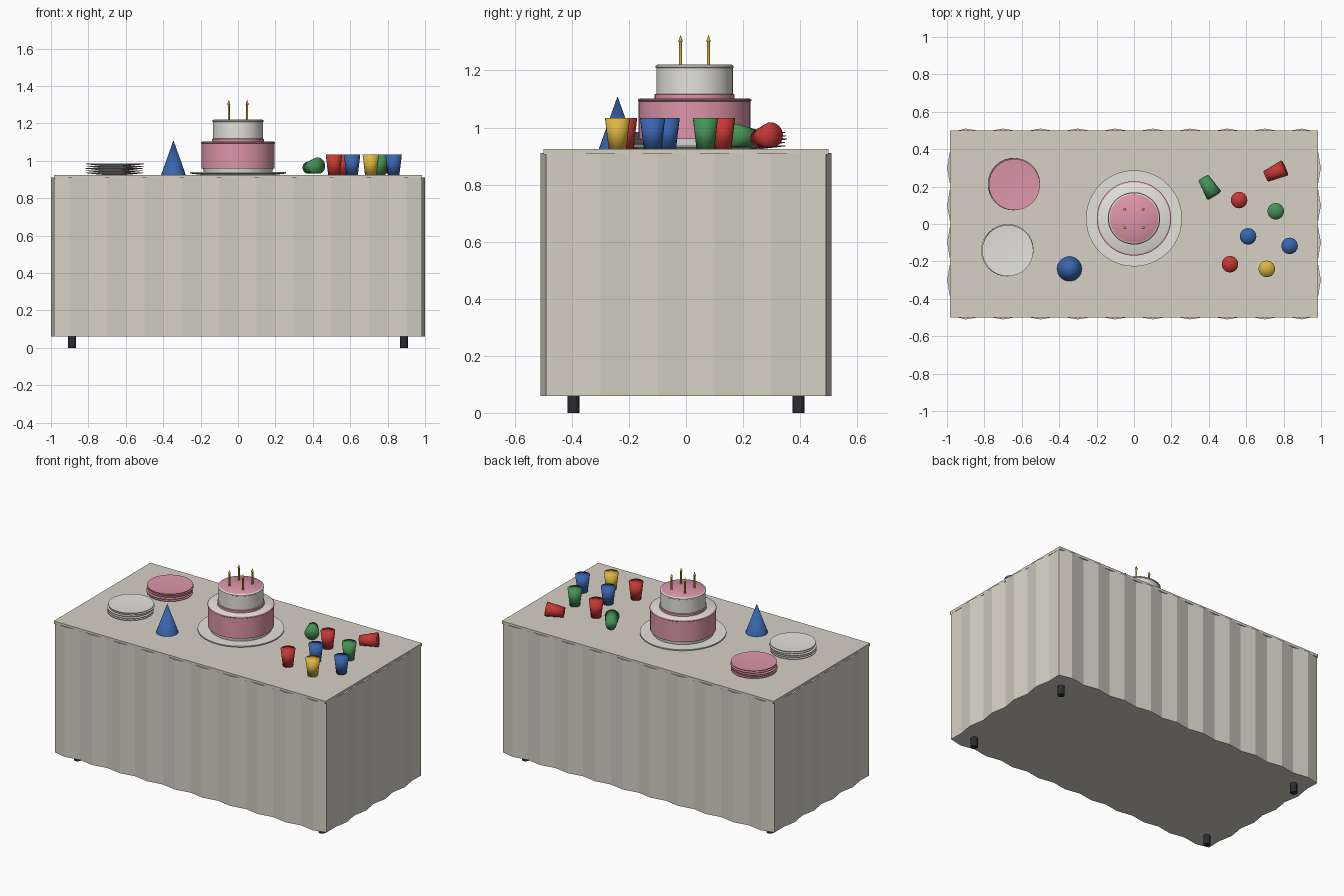
import bpy, bmesh, math, random
from mathutils import Vector

random.seed(4)
cube = bpy.data.objects.get("Cube")
if cube:
    bpy.data.objects.remove(cube)


def material(name, r, g, b):
    m = bpy.data.materials.new(name)
    m.use_nodes = True
    m.diffuse_color = (r, g, b, 1)
    m.node_tree.nodes["Principled BSDF"].inputs["Base Color"].default_value = (r, g, b, 1)
    return m


cloth = material("cream cloth", .67, .64, .56)
white = material("white", .78, .76, .71)
pink = material("pink", .72, .30, .40)
red = material("red", .56, .04, .035)
blue = material("blue", .04, .13, .42)
green = material("green", .06, .29, .09)
yellow = material("yellow", .72, .47, .05)
black = material("black", .025, .025, .03)


def finish(name, bm, mats, smooth=None):
    """Turn a bmesh into an object; smooth is the sharp-edge angle."""
    bmesh.ops.recalc_face_normals(bm, faces=bm.faces)
    mesh = bpy.data.meshes.new(name)
    bm.to_mesh(mesh)
    bm.free()
    ob = bpy.data.objects.new(name, mesh)
    bpy.context.collection.objects.link(ob)
    for m in mats:
        mesh.materials.append(m)
    if smooth:
        bpy.ops.object.select_all(action='DESELECT')
        ob.select_set(True)
        bpy.context.view_layer.objects.active = ob
        bpy.ops.object.shade_smooth_by_angle(angle=math.radians(smooth))
    return ob


def lathe(name, profile, mats, loc, sides=32, smooth=40, bands=None):
    """Spin (radius, height) points; bands gives a material per profile step."""
    bm = bmesh.new()
    rings = []
    for r, z in profile:
        if r == 0:
            rings.append([bm.verts.new((0, 0, z))] * sides)
        else:
            rings.append([bm.verts.new((r * math.cos(a), r * math.sin(a), z))
                          for a in (math.tau * i / sides for i in range(sides))])
    for k, (lo, hi) in enumerate(zip(rings, rings[1:])):
        for i in range(sides):
            j = (i + 1) % sides
            quad = list(dict.fromkeys((lo[i], lo[j], hi[j], hi[i])))
            f = bm.faces.new(quad)
            f.material_index = bands[k] if bands else 0
    ob = finish(name, bm, mats, smooth)
    ob.location = loc
    return ob


TOP = .924

# Table top
bm = bmesh.new()
bmesh.ops.create_cube(bm, size=1)
bmesh.ops.scale(bm, vec=(1.97, 1.0, .018), verts=bm.verts)
bmesh.ops.translate(bm, vec=(0, 0, TOP - .009), verts=bm.verts)
finish("table_top", bm, [cloth])

# Pleated cloth skirt, closed underneath
def pleat(i):
    return .013 if i % 2 else -.004

outline = []
for side in (-1, 1):
    for i in range(-10, 10):
        x, y = (.985, .49) if i == -10 else (-i / 10, .497 + pleat(i))
        outline.append((side * x, side * y))
    for i in range(-5, 5):
        x, y = (.985, .49) if i == -5 else (.986 + pleat(i), i / 10)
        outline.append((-side * x, -side * y if i > -5 else side * y))
bm = bmesh.new()
base = bm.faces.new([bm.verts.new((x, y, .06)) for x, y in outline])
ext = bmesh.ops.extrude_face_region(bm, geom=[base], use_keep_orig=True)
bmesh.ops.translate(bm, vec=(0, 0, .85),
                    verts=[v for v in ext["geom"] if isinstance(v, bmesh.types.BMVert)])
finish("table_skirt", bm, [cloth])

# Legs
for x in (-.887, .887):
    for y in (-.395, .395):
        lathe("table_leg", [(0, 0), (.021, 0), (.021, .1), (0, .1)], [black],
              (x, y, 0), sides=12)

# Cake: board, two tiers, candles
CAKE_Y = .03
lathe("cake_board", [(0, 0), (.19, 0), (.257, .008), (.257, .015), (.2, .014), (0, .014)],
      [white], (0, CAKE_Y, TOP), sides=48)
lathe("cake_lower_tier",
      [(.183, .012), (.187, .036), (.196, .036), (.196, .168), (.199, .170),
       (.199, .174), (.192, .178), (0, .178)],
      [pink, white], (0, CAKE_Y, TOP), sides=48, bands=[1, 0, 0, 0, 0, 0, 1])
lathe("cake_upper_tier",
      [(.140, .176), (.140, .192), (.134, .194), (.134, .284), (.137, .286),
       (.137, .292), (.130, .297), (0, .297)],
      [white, pink], (0, CAKE_Y, TOP), sides=48, bands=[1, 1, 0, 0, 0, 0, 1])
for x in (-.049, .049):
    for y in (-.049, .049):
        lathe("candle", [(0, 0), (.0055, 0), (.0055, .08), (.008, .085), (0, .107)],
              [yellow], (x, CAKE_Y + y, 1.218), sides=10)

# Stacks of shallow plates
for name, mat, x, y in (("white_plate", white, -.677, -.14), ("pink_plate", pink, -.642, .213)):
    for k in range(5):
        lathe(name, [(0, 0), (.06, .001), (.137, .010), (.137, .013), (0, .003)], [mat],
              (x + random.uniform(-.004, .004), y + random.uniform(-.004, .004),
               TOP + .0005 + .0118 * k), sides=32)

# Party hat
lathe("party_hat", [(0, 0), (.066, 0), (0, .186)], [blue], (-.345, -.24, TOP), sides=32)

# Cups, standing and fallen
CUP = [(0, 0), (.031, 0), (.044, .11), (0, .11)]
for mat, x, y in ((red, .562, .128), (green, .758, .068), (blue, .61, -.066),
                  (blue, .832, -.117), (red, .513, -.215), (yellow, .71, -.24)):
    lathe("cup", CUP, [mat], (x, y, TOP), sides=24, smooth=180)
for mat, x, y, dx, dy in ((green, .40, .20, .52, -.85), (red, .755, .277, .91, .41)):
    axis = Vector((dx, dy, .12)).normalized()
    cup = lathe("fallen_cup", CUP, [mat], Vector((x, y, .968)) - axis * .055,
                sides=24, smooth=180)
    cup.rotation_euler = axis.to_track_quat('Z', 'Y').to_euler()
